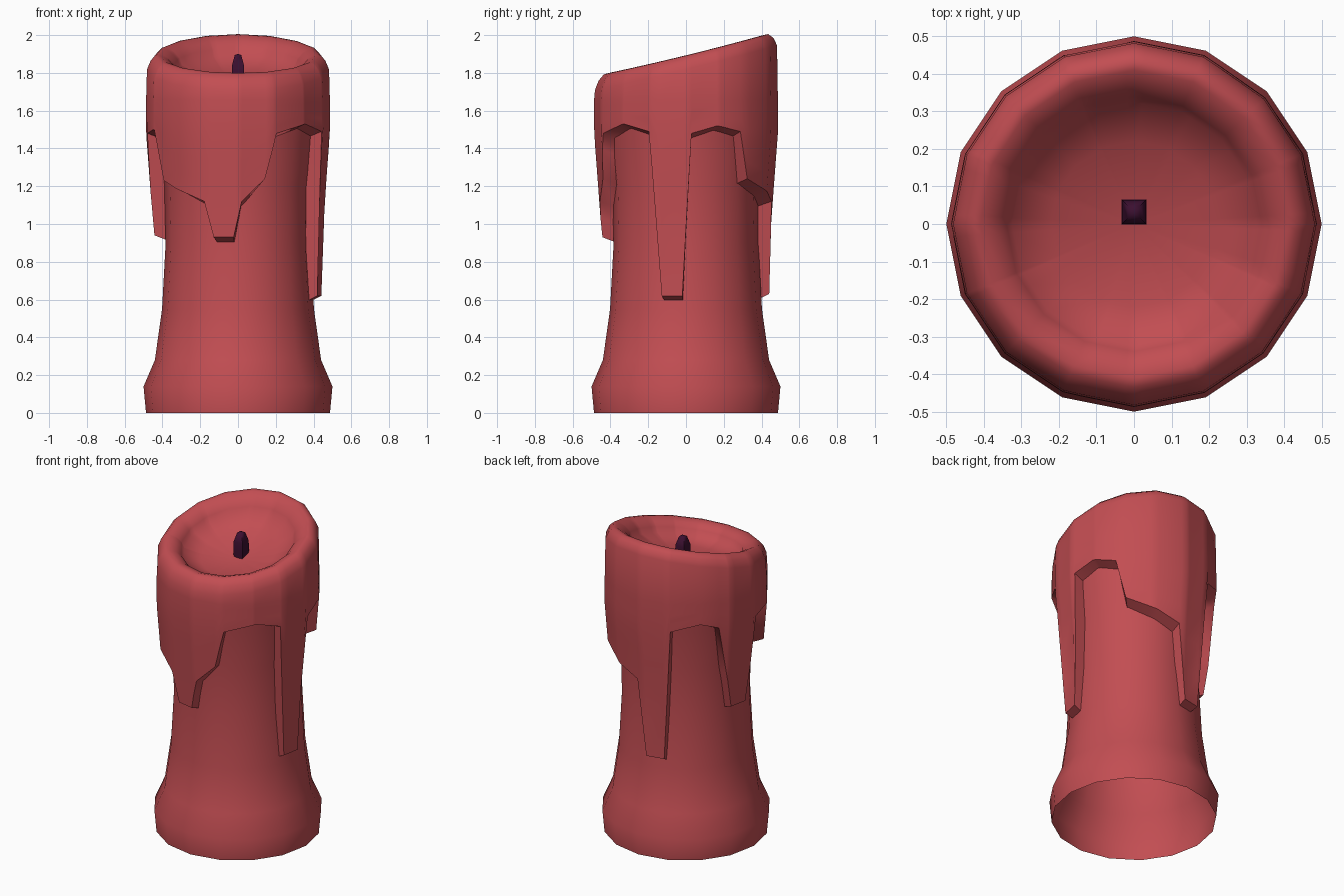
import bpy, bmesh, math

if "Cube" in bpy.data.objects:
    bpy.data.objects.remove(bpy.data.objects["Cube"])

SEG = 22.5  # 16-sided wax


def material(name, rgb):
    m = bpy.data.materials.new(name)
    m.diffuse_color = (*rgb, 1)
    m.use_nodes = True
    m.node_tree.nodes["Principled BSDF"].inputs["Base Color"].default_value = m.diffuse_color
    return m


red = material("red wax", (0.54, 0.075, 0.085))
dark = material("dark wick", (0.045, 0.005, 0.03))


def lerp(table, x):
    """Piecewise linear lookup in a sorted (x, value) table."""
    if x <= table[0][0]:
        return table[0][1]
    for (x0, v0), (x1, v1) in zip(table, table[1:]):
        if x <= x1:
            return v0 + (v1 - v0) * (x - x0) / (x1 - x0)
    return table[-1][1]


def on_polygon(r, deg):
    """x, y of a point on a 16-gon of circumradius r."""
    off = math.radians(deg % SEG - SEG / 2)
    r *= math.cos(math.radians(SEG / 2)) / math.cos(off)
    a = math.radians(deg)
    return r * math.cos(a), r * math.sin(a)


def build(name, rings, mat, tip=None):
    """Skin closed rings of points, optionally ending in a single tip."""
    bm = bmesh.new()
    loops = [[bm.verts.new(p) for p in ring] for ring in rings]
    n = len(loops[0])
    for a, b in zip(loops, loops[1:]):
        for i in range(n):
            j = (i + 1) % n
            bm.faces.new((a[i], a[j], b[j], b[i]))
    if tip:
        t = bm.verts.new(tip)
        for i in range(n):
            bm.faces.new((loops[-1][i], loops[-1][(i + 1) % n], t))
    bmesh.ops.recalc_face_normals(bm, faces=bm.faces)
    me = bpy.data.meshes.new(name)
    bm.to_mesh(me)
    bm.free()
    ob = bpy.data.objects.new(name, me)
    bpy.context.collection.objects.link(ob)
    me.materials.append(mat)
    bpy.ops.object.select_all(action='DESELECT')
    ob.select_set(True)
    bpy.context.view_layer.objects.active = ob
    bpy.ops.object.shade_smooth_by_angle(angle=math.radians(60))
    return ob


# Candle column, open underneath
column = [(0, .487), (.14, .5), (.28, .44), (.55, .402), (.9, .383),
          (1.2, .39), (1.45, .42), (1.6, .44)]
sides = [i * SEG for i in range(16)]
build("candle_column",
      [[(*on_polygon(r, a), z) for a in sides] for z, r in column], red)

# Lower edge of the melted wax: angle, height
edge = [(-2.5, .62), (3.5, 1.48), (20, 1.52), (37, 1.49), (44, 1.24),
        (62, 1.19), (86, 1.12), (93, .63), (108, .63), (114, 1.48),
        (135, 1.53), (149, 1.49), (156, 1.18), (162, .94), (177, .94),
        (184, 1.48), (204, 1.5), (211, 1.23), (247, 1.12), (253, .93),
        (267, .93), (272.5, 1.12), (288, 1.24), (295, 1.48), (317, 1.53),
        (336, 1.49), (343, .62), (357.5, .62), (363.5, 1.48)]
angles = [a for a, _ in edge[1:-1]]
angles += [s for s in sides if all(abs(s - a) > 1 for a in angles)]
angles = sorted(a % 360 for a in angles)
low = [(a, lerp(edge, a)) for a in angles]
outer = [(.6, .445), (.95, .447), (1.2, .465), (1.5, .488), (1.7, .486)]


def slant(r, off, a):
    """Point on the tilted rim, offset from the slanted top plane."""
    x, y = on_polygon(r, a)
    return x, y, 1.893 + .245 * y + .04 * y * y + off


# Melted wax shell: tucked lip, drips, slanted rim and hollow pool
rings = [[(*on_polygon(lerp(column, z - .03) - .015, a), z - .03) for a, z in low]]
for t in (0, .2, .4, .6, .8, 1):
    ring = []
    for a, zb in low:
        z = zb + (1.66 - zb) * t
        ring.append((*on_polygon(lerp(outer, z), a), z))
    rings.append(ring)
for r, off in [(.482, -.075), (.463, -.03), (.435, -.002), (.41, 0), (.37, -.02),
               (.34, -.05), (.325, -.085), (.22, -.125), (.1, -.145)]:
    rings.append([slant(r, off, a) for a in angles])
build("melted_wax", rings, red, tip=(0, 0, 1.74))

# Square tapered wick
build("wick",
      [[(sx * w, .032 + sy * w, z)
        for sx, sy in ((-1, -1), (1, -1), (1, 1), (-1, 1))]
       for z, w in [(1.70, .028), (1.78, .033), (1.84, .032), (1.895, .017)]],
      dark, tip=(0, .032, 1.9))
